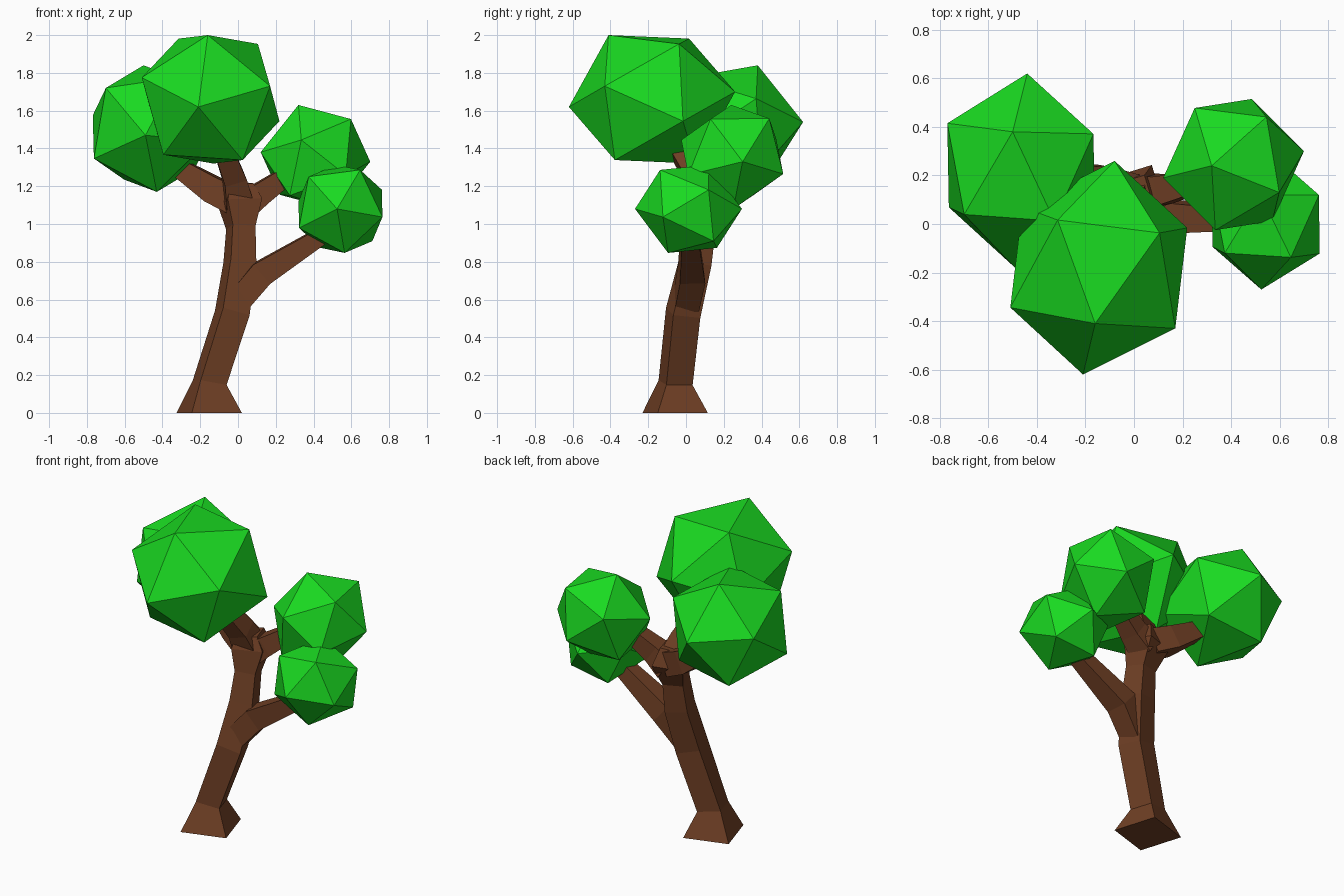
import bpy, bmesh, math
from mathutils import Vector, Matrix

if "Cube" in bpy.data.objects:
    bpy.data.objects.remove(bpy.data.objects["Cube"])

def material(name, color):
    m = bpy.data.materials.new(name)
    m.diffuse_color = (*color, 1)
    m.use_nodes = True
    m.node_tree.nodes["Principled BSDF"].inputs["Base Color"].default_value = m.diffuse_color
    return m

BARK = material("bark", (0.16, 0.05, 0.018))
LEAF = material("leaf", (0.01, 0.70, 0.015))

def finish(name, bm, mat):
    bmesh.ops.recalc_face_normals(bm, faces=bm.faces)
    me = bpy.data.meshes.new(name)
    bm.to_mesh(me)
    bm.free()
    me.materials.append(mat)
    ob = bpy.data.objects.new(name, me)
    bpy.context.collection.objects.link(ob)

def limb(name, path, ref):
    """Square-section tube through (x, y, z, side) stations; ref sets the roll."""
    bm = bmesh.new()
    pts = [Vector(p[:3]) for p in path]
    rings = []
    for i, p in enumerate(path):
        if i == 0 and p[2] == 0:
            t = Vector((0, 0, 1))                     # flat foot on the ground
        else:
            a = (pts[i] - pts[i - 1]).normalized() if i else Vector()
            b = (pts[i + 1] - pts[i]).normalized() if i < len(pts) - 1 else Vector()
            t = (a + b).normalized()
        r = Vector(ref)
        u = (r - t * r.dot(t)).normalized()
        v = t.cross(u)
        h = p[3] / 2
        rings.append([bm.verts.new(pts[i] + u * h * su + v * h * sv)
                      for su, sv in ((-1, -1), (1, -1), (1, 1), (-1, 1))])
    for lo, hi in zip(rings, rings[1:]):
        for k in range(4):
            n = (k + 1) % 4
            bm.faces.new((lo[k], lo[n], hi[n], hi[k]))
    bm.faces.new(rings[0])
    bm.faces.new(rings[-1])
    finish(name, bm, BARK)

def foliage(name, center, corners):
    """Icosahedron placed so that one face has the given corner offsets."""
    bm = bmesh.new()
    bmesh.ops.create_icosphere(bm, subdivisions=1, radius=1)
    bm.faces.ensure_lookup_table()
    src = Matrix([v.co for v in bm.faces[0].verts]).transposed()
    fit = Matrix(corners).transposed() @ src.inverted()
    for v in bm.verts:
        v.co = fit @ v.co + Vector(center)
    finish(name, bm, LEAF)

# trunk with flared foot and swollen fork
roll = math.radians(17)
limb("trunk", [(-0.1525, -0.0575, 0, 0.277), (-0.15, -0.055, 0.16, 0.145),
               (-0.03, -0.015, 0.53, 0.15), (0.01, 0.05, 0.80, 0.14),
               (0.015, 0.08, 0.98, 0.125), (0.01, 0.125, 1.12, 0.19),
               (0.0, 0.12, 1.21, 0.13)], (math.cos(roll), math.sin(roll), 0))

# branches reaching into each leaf cluster
limb("lower_branch", [(-0.01, 0.0, 0.58, 0.13), (0.12, 0.03, 0.735, 0.135),
                      (0.43, 0.02, 0.93, 0.09), (0.50, 0.02, 0.99, 0.07)], (0, 1, 0.1))
limb("left_branch", [(0.0, 0.13, 1.12, 0.15), (-0.13, 0.17, 1.18, 0.14),
                     (-0.30, 0.20, 1.29, 0.10), (-0.40, 0.21, 1.36, 0.07)], (0, 1, 0.1))
limb("middle_branch", [(0.0, 0.12, 1.12, 0.15), (-0.02, 0.06, 1.24, 0.12),
                       (-0.08, -0.04, 1.40, 0.10)], (1, 0.2, 0))
limb("right_branch", [(0.02, 0.13, 1.09, 0.15), (0.12, 0.14, 1.16, 0.12),
                      (0.32, 0.19, 1.30, 0.08)], (0, 1, 0.1))

# leaf clusters
foliage("foliage_top", (-0.145, -0.18, 1.66),
        [(-0.015, -0.23, 0.34), (0.315, -0.25, 0.07), (-0.065, -0.44, -0.04)])
foliage("foliage_left", (-0.465, 0.22, 1.505),
        [(-0.035, 0.16, 0.335), (0.025, 0.40, 0.035), (-0.304, 0.195, 0.07)])
foliage("foliage_right", (0.41, 0.245, 1.355),
        [(-0.09, -0.005, 0.275), (-0.29, -0.055, 0.025), (-0.075, -0.27, 0.09)])
foliage("foliage_low", (0.5425, 0.013, 1.08),
        [(0.022, -0.108, -0.233), (-0.018, -0.283, 0.0), (0.222, -0.135, -0.043)])
